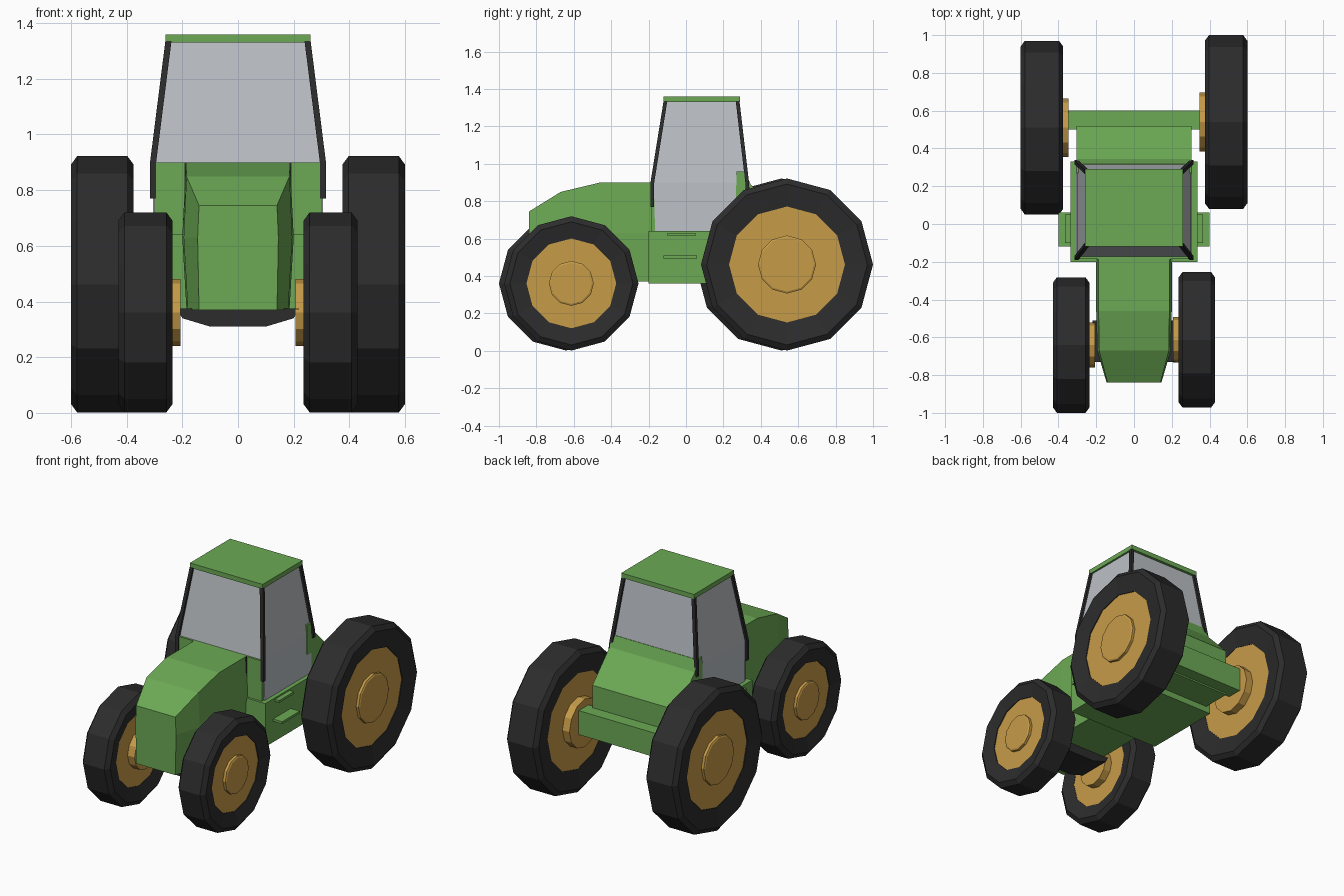
import bpy, bmesh, math

if "Cube" in bpy.data.objects:
    bpy.data.objects.remove(bpy.data.objects["Cube"])


def material(name, r, g, b):
    m = bpy.data.materials.new(name)
    m.diffuse_color = (r, g, b, 1)
    m.use_nodes = True
    m.node_tree.nodes["Principled BSDF"].inputs["Base Color"].default_value = m.diffuse_color
    return m


GREEN = material("green paint", 0.15, 0.40, 0.09)
GOLD = material("wheel yellow", 0.57, 0.33, 0.065)
BLACK = material("rubber black", 0.025, 0.025, 0.025)
GLASS = material("window glass", 0.50, 0.53, 0.56)


def loft(name, rings, mat, closed=False):
    """Skin equal-sized rings of points; cap the ends unless closed."""
    bm = bmesh.new()
    vs = [[bm.verts.new(p) for p in ring] for ring in rings]
    n = len(rings[0])
    pairs = list(zip(vs, vs[1:]))
    if closed:
        pairs.append((vs[-1], vs[0]))
    for a, b in pairs:
        for i in range(n):
            j = (i + 1) % n
            bm.faces.new((a[i], a[j], b[j], b[i]))
    if not closed:
        bm.faces.new(vs[0])
        bm.faces.new(vs[-1])
    bmesh.ops.recalc_face_normals(bm, faces=bm.faces)
    me = bpy.data.meshes.new(name)
    bm.to_mesh(me)
    bm.free()
    ob = bpy.data.objects.new(name, me)
    me.materials.append(mat)
    bpy.context.collection.objects.link(ob)
    return ob


def rect(x0, x1, y0, y1, z):
    return [(x0, y0, z), (x1, y0, z), (x1, y1, z), (x0, y1, z)]


def box(name, x, y, z, mat):
    return loft(name, [rect(*x, *y, z[0]), rect(*x, *y, z[1])], mat)


def extrude_x(name, half, profile, mat):
    return loft(name, [[(x, y, z) for y, z in profile] for x in (-half, half)], mat)


def lathe(name, profile, side, y, z, mat, closed=False):
    """Turn an (x, radius) profile about a sideways axle, 12 sides."""
    rings = []
    for x, r in profile:
        rings.append([(side * x, y + r * math.sin(k * math.pi / 6),
                       z + r * math.cos(k * math.pi / 6)) for k in range(12)])
    return loft(name, rings, mat, closed)


def wheel(name, side, y, R, rim, cap, x0, x1):
    c = 0.03
    lathe(name + "_tyre", [(x0 + .02, rim), (x0, R - c), (x0 + .022, R),
                           (x1 - .022, R), (x1, R - c), (x1 - .02, rim)],
          side, y, R + .002, BLACK, True)
    lathe(name + "_rim", [(x0 + .022, rim + .002), (x1 - .025, rim + .002)],
          side, y, R + .002, GOLD)
    lathe(name + "_hub", [(x0 - .028, cap), (x1 - .008, cap), (x1 - .003, cap - .01)],
          side, y, R + .002, GOLD)


# Wheels: the two sides sit slightly staggered
for side, label, yr, yf in ((1, "right", .54, -.613), (-1, "left", .51, -.641)):
    wheel("rear_wheel_" + label, side, yr, .46, .31, .155, .375, .6)
    wheel("front_wheel_" + label, side, yf, .359, .24, .12, .235, .43)

# Hood: sections running from nose to cab
hood = []
for y, bottom, waist, top_w, top in ((-.84, .14, .145, .14, .745), (-.67, .18, .195, .185, .85),
                                     (-.46, .185, .2, .187, .9), (-.17, .185, .2, .187, .9)):
    half = [(bottom, .37), (waist, .63), (top_w, top)]
    hood.append([(x, y, z) for x, z in half] + [(-x, y, z) for x, z in reversed(half)])
loft("hood", hood, GREEN)

# Lower body, firewall, sloped tail and rear bar
box("lower_body", (-.335, .335), (-.2, .33), (.36, .64), GREEN)
box("firewall", (-.3, .3), (-.185, -.16), (.62, .9), GREEN)
extrude_x("tail", .305, [(.26, .4), (.52, .4), (.52, .71), (.345, .89), (.318, .96), (.27, .96)], GREEN)
box("rear_bar", (-.35, .35), (.5, .6), (.41, .565), GREEN)

# Front axle beam
beam = [(-.22, .375), (-.2, .34), (-.1, .31), (.1, .31), (.2, .34), (.22, .375)]
loft("front_axle", [[(x, y, z) for x, z in beam] for y in (-.73, -.51)], BLACK)

# Cab glass: tapered box with a vertical lower part
loft("cab_glass", [rect(-.308, .308, -.165, .31, .63), rect(-.302, .302, -.172, .322, .9),
                   rect(-.247, .247, -.106, .272, 1.335)], GLASS)
box("roof", (-.26, .26), (-.12, .29), (1.33, 1.36), GREEN)

for s, label in ((1, "right"), (-1, "left")):
    # Corner pillars
    for end, path in (("front", [(.25, -.11, 1.335), (.305, -.18, .9), (.305, -.18, .77)]),
                      ("rear", [(.25, .276, 1.335), (.305, .327, .9), (.305, .329, .86)])):
        loft(f"{end}_pillar_{label}",
             [rect(s * x - .011, s * x + .011, y - .01, y + .01, z) for x, y, z in path], BLACK)
    # Dark seams between hood and firewall
    box("seam_" + label, (s * .189 - .004, s * .189 + .004), (-.19, -.18), (.77, .9), BLACK)
    # Entry steps
    for part, w, y0, y1, z in (("upper_step_", .365, -.1, .05, .615), ("lower_step_", .4, -.12, .06, .495)):
        box(part + label, sorted((s * .3, s * w)), (y0, y1), (z, z + .015), GREEN)
